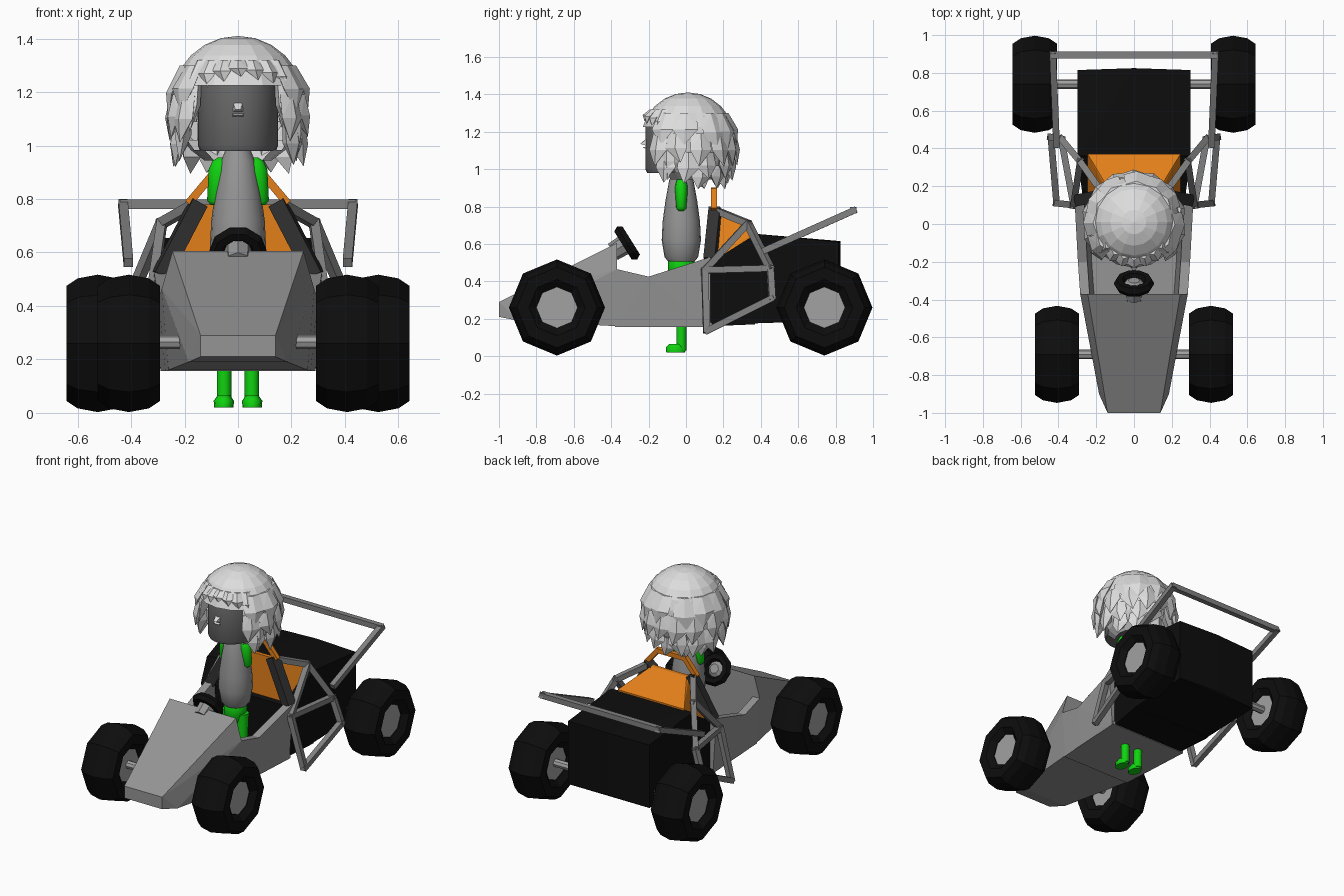
import bpy, bmesh, random
from math import sin, cos, pi, sqrt, radians
from mathutils import Vector, Matrix

random.seed(4)
if "Cube" in bpy.data.objects:
    bpy.data.objects.remove(bpy.data.objects["Cube"])


def material(name, *rgb):
    m = bpy.data.materials.new(name)
    m.use_nodes = True
    m.diffuse_color = (*rgb, 1)
    m.node_tree.nodes["Principled BSDF"].inputs["Base Color"].default_value = (*rgb, 1)
    return m


GREY = material("body grey", .3, .3, .3)
RAIL = material("rail grey", .22, .22, .22)
HUB = material("hub grey", .36, .36, .36)
BLACK = material("rubber black", .004, .004, .004)
DARK = material("dark grey", .03, .03, .03)
ORANGE = material("orange", .75, .21, .01)
GREEN = material("green", .005, .65, .005)
SKIN = material("face grey", .14, .14, .14)
HAIR = material("hair white", .72, .72, .72)


def finish(name, bm, mat, smooth=False):
    bmesh.ops.recalc_face_normals(bm, faces=bm.faces)
    me = bpy.data.meshes.new(name)
    bm.to_mesh(me)
    bm.free()
    me.materials.append(mat)
    ob = bpy.data.objects.new(name, me)
    bpy.context.collection.objects.link(ob)
    if smooth:
        bpy.ops.object.select_all(action='DESELECT')
        ob.select_set(True)
        bpy.context.view_layer.objects.active = ob
        bpy.ops.object.shade_smooth_by_angle(angle=radians(50))
    return ob


def add_hull(bm, pts):
    part = bmesh.new()
    for p in pts:
        part.verts.new(p)
    res = bmesh.ops.convex_hull(part, input=part.verts)
    loose = {g for g in res["geom_interior"] if isinstance(g, bmesh.types.BMVert)}
    bmesh.ops.delete(part, geom=list(loose), context='VERTS')
    bmesh.ops.dissolve_limit(part, angle_limit=.02, verts=part.verts, edges=part.edges)
    me = bpy.data.meshes.new("part")
    part.to_mesh(me)
    part.free()
    bm.from_mesh(me)
    bpy.data.meshes.remove(me)


def both(pts):
    """Mirror points across the centre plane."""
    return [(s * x, y, z) for x, y, z in pts for s in (1, -1)]


def hull(name, mat, *groups):
    bm = bmesh.new()
    for g in groups:
        add_hull(bm, g)
    return finish(name, bm, mat)


def bars(name, mat, pairs, w=.035):
    """Square tubes between point pairs."""
    bm = bmesh.new()
    for p, q in pairs:
        p, q = Vector(p), Vector(q)
        d = (q - p).normalized()
        m = Matrix.Translation((p + q) / 2) @ d.to_track_quat('Z', 'Y').to_matrix().to_4x4()
        m = m @ Matrix.Diagonal((w, w, (q - p).length + w * .6, 1))
        bmesh.ops.create_cube(bm, size=1, matrix=m)
    return finish(name, bm, mat)


def revolve(name, mat, profile, n, at, axis=(0, 0, 1), squash=(1, 1), smooth=False, closed=False):
    """Turn (radius, height) points round an axis."""
    bm = bmesh.new()
    rings = [[bm.verts.new((r * cos(2 * pi * i / n) * squash[0], r * sin(2 * pi * i / n) * squash[1], h))
              for i in range(n)] for r, h in profile]
    for a, b in zip(rings, rings[1:] + rings[:1] if closed else rings[1:]):
        for i in range(n):
            j = (i + 1) % n
            bm.faces.new((a[i], a[j], b[j], b[i]))
    if not closed:
        bm.faces.new(rings[0])
        bm.faces.new(rings[-1])
    rot = Vector(axis).to_track_quat('Z', 'Y').to_matrix().to_4x4()
    bm.transform(Matrix.Translation(at) @ rot)
    return finish(name, bm, mat, smooth)


# wheels and axles
TYRE = [(.11, -.085), (.15, -.117), (.215, -.117), (.243, -.075), (.257, 0)]
TYRE += [(r, -h) for r, h in reversed(TYRE[:-1])]
for s, side in ((1, "left"), (-1, "right")):
    for end, x, y in (("front", .408, -.69), ("rear", .525, .74)):
        revolve(f"{end}_{side}_tyre", BLACK, TYRE, 8, (s * x, y, .26), (s, 0, 0), closed=True)
        revolve(f"{end}_{side}_hub", HUB, [(.115, -.08), (.115, .08)], 8, (s * x, y, .26), (s, 0, 0))
        revolve(f"{end}_{side}_axle", HUB, [(.026, -.12), (.026, .12)], 8, (s * (x - .15), y, .265), (s, 0, 0))

# nose and hood
hull("hood", GREY,
     both([(.14, -1, .21), (.14, -1, .29), (.185, -.9, .19), (.26, -.37, .16),
           (.285, -.37, .465), (.245, -.37, .605)]))

# open cockpit: walls and floor
RIM = [(.285, -.37, .465), (.297, -.2, .425), (.315, .13, .53)]
walls = []
for s in (1, -1):
    for a, b in zip(RIM, RIM[1:]):
        walls.append([p for x, y, z in (a, b) for p in
                      ((s * x, y, z), (s * (x - .05), y, z), (s * (x - .025), y, .157), (s * (x - .075), y, .157))])
hull("cockpit_walls", GREY, *walls)
hull("cockpit_floor", GREY, both([(.26, -.38, z) for z in (.156, .18)] + [(.29, .14, z) for z in (.156, .18)]))

# engine housing and cover
hull("engine_front", BLACK, both([(.27, .13, .16), (.27, .13, .5), (.3, .37, .17), (.3, .37, .65)]))
hull("engine_box", BLACK, both([(.3, y, z) for y, z in ((.36, .175), (.36, .655), (.815, .19), (.815, .61))])
     + [(0, .825, .2), (0, .825, .615)])
hull("engine_cover", ORANGE, both([(.25, .15, .5), (.13, .155, .78), (.13, .18, .78), (.245, .37, .665), (.245, .37, .5)]))
bars("seat_pillars", DARK, [((s * .28, .13, .53), (s * .155, .155, .77)) for s in (1, -1)], .062)
hoop = [(-.18, .15, .79), (-.1, .15, .885), (.1, .15, .885), (.18, .15, .79)]
bars("roll_hoop", ORANGE, zip(hoop, hoop[1:]), .03)

# side cages, wing rails and rear cross bar
A, B, C, D = (.32, .1, .46), (.41, .11, .135), (.44, .46, .31), (.385, .45, .47)
E, TOP, F, G = (.285, .33, .71), (.17, .17, .775), (.41, .42, .565), (.43, .9, .78)
links = [(A, B), (B, C), (C, D), (D, A), (A, E), (D, E), (E, TOP), (F, G)]
for s, side in ((1, "left"), (-1, "right")):
    bars(f"{side}_cage", RAIL, [[(s * x, y, z) for x, y, z in l] for l in links])
bars("rear_cross_bar", RAIL, [((-.43, .895, .78), (.43, .895, .78))])

# steering wheel
tilt = Vector((0, .85, .53))
ring = [(.078 + .03 * cos(i * pi / 3), .03 * sin(i * pi / 3)) for i in range(6)]
revolve("steering_wheel", BLACK, ring, 10, (0, -.315, .605), tilt, closed=True)
revolve("steering_column", GREY, [(.05, -.09), (.055, 0), (.03, .02)], 8, (0, -.315, .605), tilt)

# driver body
revolve("torso", GREY, [(.05, .48), (.09, .53), (.105, .62), (.1, .72), (.085, .83), (.065, .94), (.04, 1.0)],
        20, (0, -.025, 0), smooth=True)
revolve("hips", GREEN, [(.05, .4), (.07, .45), (.072, .52), (.05, .545)], 16, (0, -.025, 0), smooth=True)
for s, side in ((1, "left"), (-1, "right")):
    revolve(f"{side}_leg", GREEN, [(.027, .03), (.027, .2), (.038, .46)], 12, (s * .052, -.025, 0), smooth=True)
    revolve(f"{side}_foot", GREEN, [(.036, .02), (.038, .045), (.024, .065)], 12, (s * .053, -.055, 0),
            squash=(1, 1.4), smooth=True)
    revolve(f"{side}_arm", GREEN, [(.02, -.09), (.035, -.075), (.043, .04), (.032, .075), (.012, .09)], 12,
            (s * .072, -.025, .865), (-s * .12, 0, 1), (.8, 1), True)

# head and small face features
revolve("head", SKIN, [(.142, .98), (.15, 1.0), (.15, 1.24), (.13, 1.3), (.08, 1.34)], 24, (0, -.045, 0),
        squash=(1, 1.15), smooth=True)
hull("nose", HAIR, both([(.008, -.21, 1.165), (.018, -.21, 1.16), (.02, -.21, 1.125), (.01, -.245, 1.135)]))
hull("mouth", HAIR, both([(.023, -.21, 1.122), (.02, -.21, 1.107), (.018, -.232, 1.115)]))

# hair cap, opened in front of the face
ZC, RZ, R = 1.16, .25, .25
bm = bmesh.new()
bmesh.ops.create_uvsphere(bm, u_segments=16, v_segments=12, radius=1,
                          matrix=Matrix.Translation((0, .01, ZC)) @ Matrix.Diagonal((R, R, RZ, 1)))
gone = [f for f in bm.faces for c in [f.calc_center_median()]
        if c.z < .96 or (c.y < -.09 and c.z < 1.25)]
bmesh.ops.delete(bm, geom=gone, context='FACES')
finish("hair_cap", bm, HAIR)


def lock(bm, angle, z, drop, w, out, swing=0):
    """One pointed tuft lying on the cap; angle 0 is the front."""
    a = radians(angle)
    d, t = Vector((sin(a), -cos(a), 0)), Vector((cos(a), sin(a), 0))
    r = R * sqrt(max(.1, 1 - ((z - ZC) / RZ) ** 2))
    base = Vector((0, .01, z)) + d * (r - .01)
    mid = base + d * out * .8 - Vector((0, 0, drop * .5))
    tip = base + d * out + t * swing - Vector((0, 0, drop))
    add_hull(bm, [base + t * w * .8, base - t * w * .8, base + d * .02, base - d * .04,
                  mid + t * w, mid - t * w, mid + d * .02, mid - d * .05, tip])


# layered tufts round the sides and back: angle step, start, height, drop, width, outward
bm = bmesh.new()
for step, start, z, drop, w, out in ((30, 60, 1.3, .19, .07, .065), (26, 50, 1.19, .17, .06, .025),
                                     (28, 62, 1.09, .15, .06, .015), (36, 108, 1.02, .13, .055, .0)):
    angle = start
    while angle <= 360 - start:
        lock(bm, angle + random.uniform(-5, 5), z, drop * random.uniform(.9, 1.15), w, out,
             random.uniform(-.03, .03))
        angle += step
finish("hair_tufts", bm, HAIR)

# fringe over the forehead and long strands beside the face
bm = bmesh.new()
for angle in range(-48, 49, 16):
    lock(bm, angle, 1.32, .06 + .04 * random.random() + abs(angle) * .0008, .036, .05, .012)
for s in (1, -1):
    lock(bm, s * 48, 1.25, .2, .035, .02)
    lock(bm, s * 64, 1.14, .2, .04, .005)
finish("hair_fringe", bm, HAIR)
